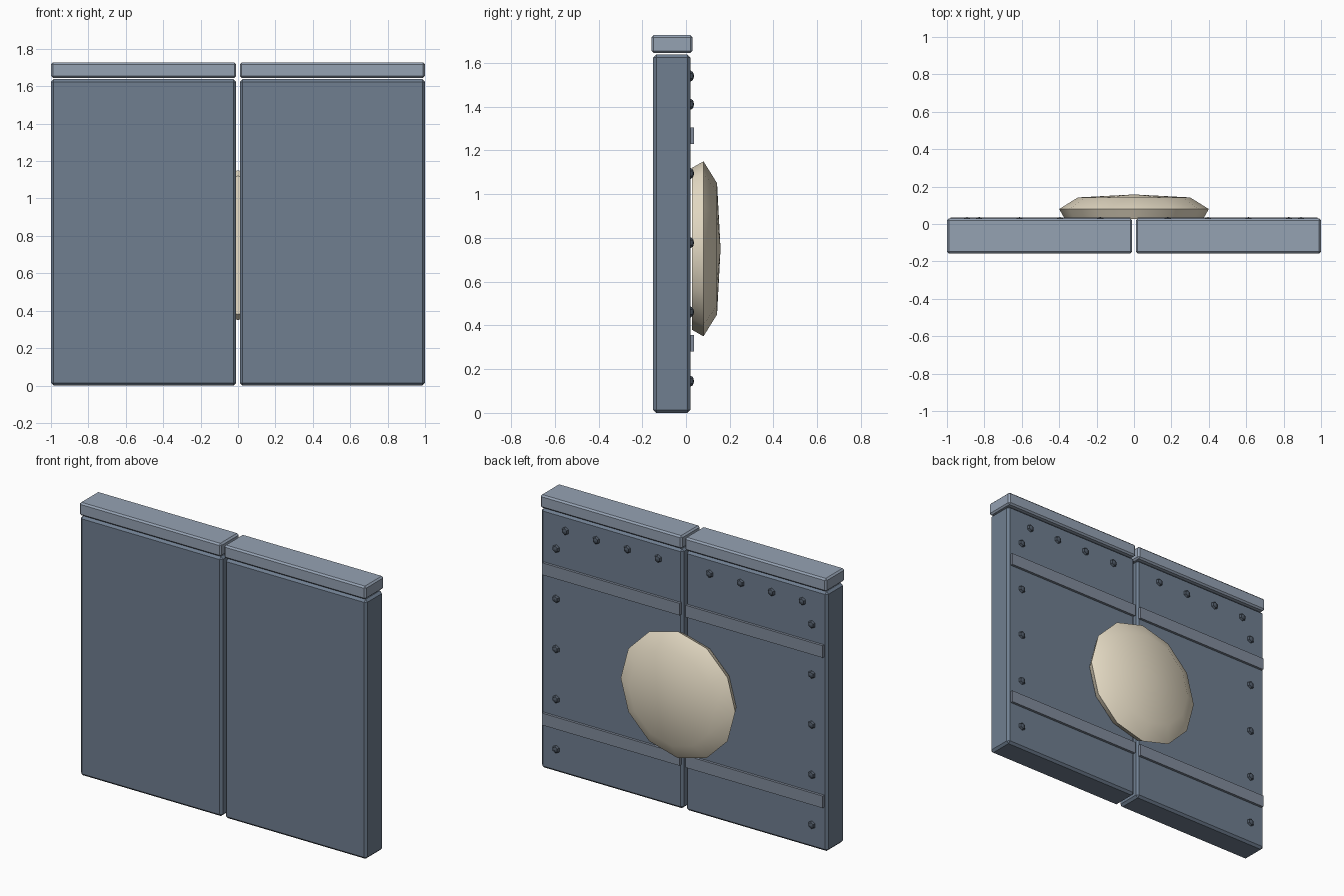
import bpy, bmesh
from math import pi, sin, cos
from mathutils import Matrix

if "Cube" in bpy.data.objects:
    bpy.data.objects.remove(bpy.data.objects["Cube"])


def material(name, rgb):
    m = bpy.data.materials.new(name)
    m.diffuse_color = (*rgb, 1)
    m.use_nodes = True
    m.node_tree.nodes["Principled BSDF"].inputs["Base Color"].default_value = m.diffuse_color
    return m


SLATE = material("slate", (0.16, 0.21, 0.28))
TRIM = material("trim", (0.30, 0.36, 0.45))
BAND = material("band", (0.22, 0.26, 0.33))
IRON = material("iron", (0.07, 0.09, 0.12))
CREAM = material("cream", (0.82, 0.74, 0.58))


def finish(name, bm, mat):
    bmesh.ops.recalc_face_normals(bm, faces=bm.faces)
    me = bpy.data.meshes.new(name)
    bm.to_mesh(me)
    bm.free()
    ob = bpy.data.objects.new(name, me)
    bpy.context.collection.objects.link(ob)
    me.materials.append(mat)
    return ob


def box(name, x, y, z, mat, bevel=0):
    """Box from (min, max) ranges with optional chamfered edges."""
    bm = bmesh.new()
    size = [b - a for a, b in (x, y, z)]
    mid = [(a + b) / 2 for a, b in (x, y, z)]
    bmesh.ops.create_cube(bm, size=1, matrix=Matrix.Translation(mid) @ Matrix.Diagonal((*size, 1)))
    if bevel:
        bmesh.ops.bevel(bm, geom=bm.edges[:], offset=bevel, segments=1, affect='EDGES')
    return finish(name, bm, mat)


def rivet(name, x, z):
    bm = bmesh.new()
    mat = (Matrix.Translation((x, 0.019, z)) @ Matrix.Rotation(-pi / 2, 4, 'X')
           @ Matrix.Diagonal((1, 1, 0.7, 1)))
    bmesh.ops.create_uvsphere(bm, u_segments=6, v_segments=4, radius=0.026, matrix=mat)
    finish(name, bm, IRON)


for side, s in (("left", -1), ("right", 1)):
    def span(a, b):
        return tuple(sorted((s * a, s * b)))

    # Door leaf and its top cap
    box(side + "_door", span(0.01, 1.0), (-0.15, 0.02), (0, 1.638), SLATE, 0.014)
    box(side + "_cap", span(0.01, 1.0), (-0.158, 0.03), (1.645, 1.727), TRIM, 0.01)

    # Horizontal bands on the back
    for label, z in (("lower", 0.318), ("upper", 1.267)):
        box(f"{side}_{label}_band", span(0.02, 0.98), (0.01, 0.036), (z - 0.038, z + 0.038), BAND)

    # Rivets along the top and down the outer edge
    for i in range(4):
        rivet(f"{side}_top_rivet_{i}", s * (0.18 + 0.216 * i), 1.54)
    for i in range(5):
        rivet(f"{side}_edge_rivet_{i}", s * 0.893, 0.145 + 0.3165 * i)

# Twelve-sided domed boss over the seam: (radius, y) rings
bm = bmesh.new()
N = 12
rings = [[bm.verts.new((r * cos(2 * pi * i / N), y, 0.75 + r * sin(2 * pi * i / N)))
          for i in range(N)] for r, y in ((0.37, 0.027), (0.4, 0.08), (0.3, 0.142))]
tip = bm.verts.new((0, 0.158, 0.75))
for i in range(N):
    j = (i + 1) % N
    for a, b in zip(rings, rings[1:]):
        bm.faces.new((a[i], a[j], b[j], b[i]))
    bm.faces.new((rings[-1][i], rings[-1][j], tip))
bm.faces.new(rings[0])
boss = finish("round_boss", bm, CREAM)
bpy.context.view_layer.objects.active = boss
boss.select_set(True)
bpy.ops.object.shade_smooth_by_angle(angle=pi / 3)
